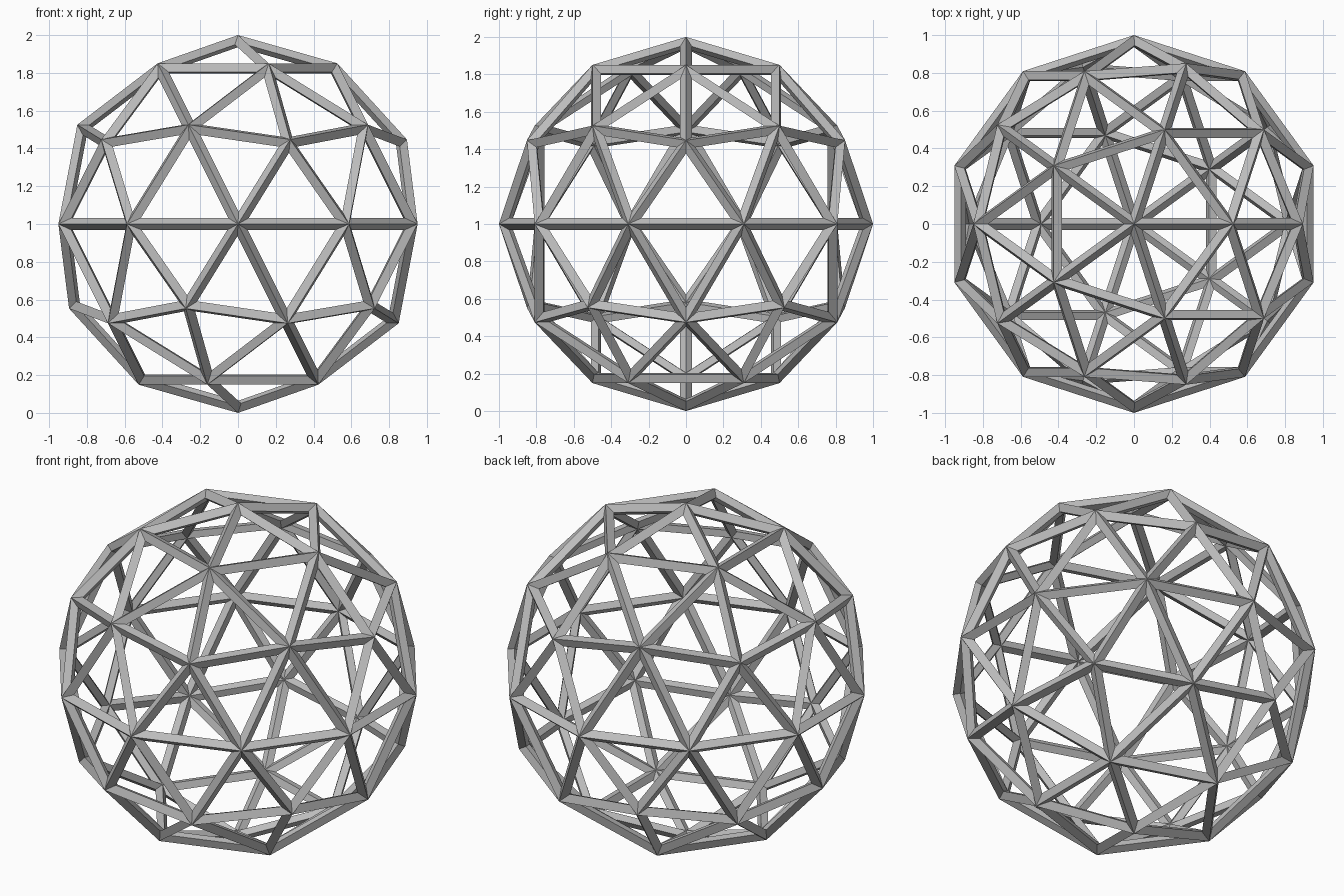
import bpy

# Remove the default cube
cube = bpy.data.objects.get("Cube")
if cube:
    bpy.data.objects.remove(cube, do_unlink=True)

# Plain grey strut material
grey = bpy.data.materials.new("strut_grey")
grey.use_nodes = True
colour = (0.5, 0.5, 0.5, 1.0)
grey.diffuse_color = colour
grey.node_tree.nodes["Principled BSDF"].inputs["Base Color"].default_value = colour

# Two-frequency geodesic sphere standing on the ground
bpy.ops.mesh.primitive_ico_sphere_add(subdivisions=2, radius=1.0, location=(0, 0, 1))
lattice = bpy.context.object
lattice.name = "geodesic_lattice"
lattice.data.materials.append(grey)
bpy.ops.object.shade_flat()

# Turn every edge into a faceted strut, ridged along the outer surface
struts = lattice.modifiers.new("struts", "WIREFRAME")
struts.thickness = 0.064
struts.offset = -1.0
struts.use_even_offset = True
struts.use_relative_offset = False
struts.use_replace = True
